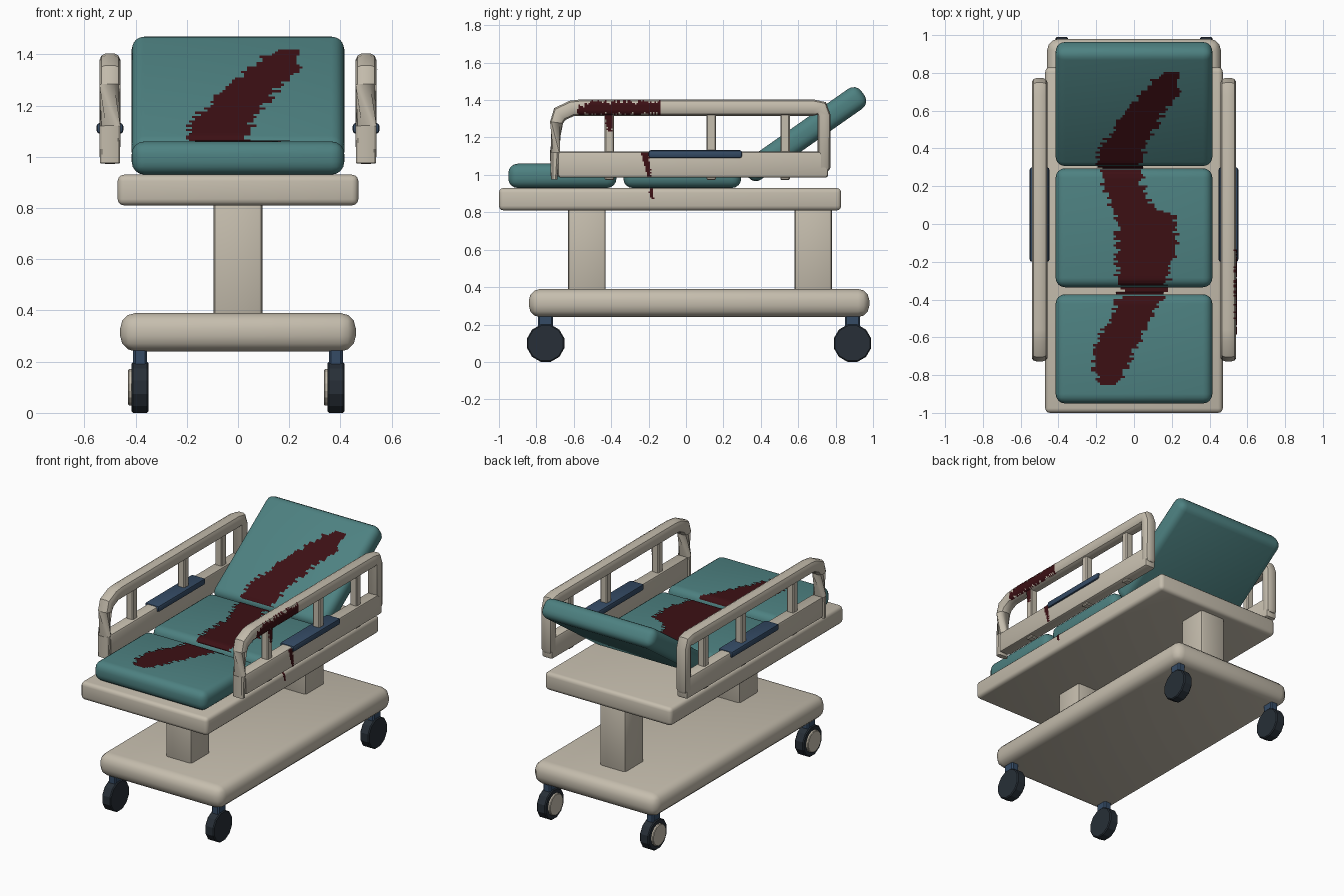
import bpy, bmesh, math, random
from mathutils import Vector, Matrix
from mathutils.bvhtree import BVHTree

if "Cube" in bpy.data.objects:
    bpy.data.objects.remove(bpy.data.objects["Cube"])

random.seed(4)


def mat(name, rgb):
    m = bpy.data.materials.new(name)
    m.diffuse_color = (*rgb, 1)
    m.use_nodes = True
    m.node_tree.nodes["Principled BSDF"].inputs["Base Color"].default_value = m.diffuse_color
    return m


CREAM = mat("cream_enamel", (0.56, 0.51, 0.42))
TEAL = mat("teal_vinyl", (0.075, 0.22, 0.22))
NAVY = mat("navy_plastic", (0.035, 0.07, 0.13))
TYRE = mat("dark_rubber", (0.02, 0.028, 0.038))
RED = mat("dark_red", (0.045, 0.005, 0.007))


def finish(name, bm, material, smooth=True):
    bmesh.ops.recalc_face_normals(bm, faces=bm.faces[:])
    me = bpy.data.meshes.new(name)
    bm.to_mesh(me)
    bm.free()
    me.materials.append(material)
    ob = bpy.data.objects.new(name, me)
    bpy.context.collection.objects.link(ob)
    if smooth:
        bpy.ops.object.select_all(action='DESELECT')
        ob.select_set(True)
        bpy.context.view_layer.objects.active = ob
        bpy.ops.object.shade_smooth_by_angle(angle=math.radians(32))
    return ob


def box(name, x, y, z, material, bevel=0.0, seg=3, tilt=0.0):
    """Rounded box from (min, max) ranges, tilted about its own x axis."""
    bm = bmesh.new()
    size = [r[1] - r[0] for r in (x, y, z)]
    mid = Vector([(r[0] + r[1]) / 2 for r in (x, y, z)])
    bmesh.ops.create_cube(bm, size=1, matrix=Matrix.Diagonal((*size, 1)))
    if bevel:
        bmesh.ops.bevel(bm, geom=bm.edges[:], offset=bevel, segments=seg,
                        profile=0.5, affect='EDGES')
    bm.transform(Matrix.Translation(mid) @ Matrix.Rotation(tilt, 4, 'X'))
    return finish(name, bm, material)


def disc(name, x, y, z, r, width, material, sides, bevel):
    """Cylinder with its axis along x."""
    bm = bmesh.new()
    bmesh.ops.create_cone(bm, cap_ends=True, segments=sides, radius1=r, radius2=r, depth=width)
    rims = [e for e in bm.edges if any(len(f.verts) > 4 for f in e.link_faces)]
    bmesh.ops.bevel(bm, geom=rims, offset=bevel, segments=1, affect='EDGES')
    bm.transform(Matrix.Translation((x, y, z)) @ Matrix.Rotation(math.pi / 2, 4, 'Y')
                 @ Matrix.Rotation(math.pi / sides, 4, 'Z'))
    return finish(name, bm, material, False)


def loft(name, x, path, material, sides=12):
    """Tube in the yz plane; each path row is y, z, half width, half depth, twist."""
    bm = bmesh.new()
    rings = []
    for i, (y, z, hx, hn, tw) in enumerate(path):
        a, b = path[max(i - 1, 0)], path[min(i + 1, len(path) - 1)]
        n = Vector((0, -(b[1] - a[1]), b[0] - a[0])).normalized()
        ring = []
        for k in range(sides):
            t = 2 * math.pi * (k + 0.5) / sides + math.radians(tw)
            c, s = math.cos(t), math.sin(t)
            c = math.copysign(abs(c) ** 0.7, c)
            s = math.copysign(abs(s) ** 0.7, s)
            ring.append(bm.verts.new(Vector((x + hx * c, y, z)) + n * hn * s))
        rings.append(ring)
    for r, q in zip(rings, rings[1:]):
        for k in range(sides):
            j = (k + 1) % sides
            bm.faces.new((r[k], r[j], q[j], q[k]))
    bm.faces.new(rings[0])
    bm.faces.new(rings[-1])
    return finish(name, bm, material)


# Base, lifting columns and deck
box("base", (-0.46, 0.46), (-0.84, 0.98), (0.24, 0.39), CREAM, 0.06, 3)
for nm, y in (("front", -0.53), ("rear", 0.68)):
    box(nm + "_column", (-0.095, 0.095), (y - 0.1, y + 0.1), (0.37, 0.83), CREAM, 0.015, 2)
deck = box("deck", (-0.47, 0.47), (-1.0, 0.83), (0.81, 0.93), CREAM, 0.025, 3)

# Castors
for nm, y in (("front", -0.75), ("rear", 0.89)):
    for sd, x in (("left", -0.382), ("right", 0.382)):
        p = f"{nm}_{sd}_"
        box(p + "castor_stem", (x - 0.027, x + 0.027), (y - 0.04, y + 0.04), (0.15, 0.26), NAVY, 0.008, 1)
        disc(p + "wheel", x, y, 0.1, 0.103, 0.066, TYRE, 12, 0.006)
        disc(p + "hub", x - 0.033, y, 0.1, 0.072, 0.028, CREAM, 16, 0.004)

# Mattress sections
cushions = [
    box("foot_cushion", (-0.415, 0.415), (-0.95, -0.372), (0.93, 1.06), TEAL, 0.05, 4),
    box("seat_cushion", (-0.415, 0.415), (-0.335, 0.295), (0.93, 1.06), TEAL, 0.05, 4),
    box("back_cushion", (-0.415, 0.415), (0.255, 1.015), (1.153, 1.283), TEAL, 0.05, 4, math.radians(35)),
]

# Side rails: hooped top rail, lower rail, uprights and grip pad
HOOP = [(0.74, 1.02, 0.030, 0.025, 0), (0.738, 1.04, 0.042, 0.035, 0),
        (0.738, 1.32, 0.042, 0.036, 0), (0.725, 1.355, 0.042, 0.042, 0),
        (0.68, 1.36, 0.042, 0.045, 0), (-0.56, 1.36, 0.042, 0.045, 0),
        (-0.61, 1.356, 0.042, 0.043, 0), (-0.675, 1.325, 0.042, 0.045, 0),
        (-0.692, 1.28, 0.042, 0.036, 0), (-0.70, 1.12, 0.042, 0.028, 90),
        (-0.705, 0.975, 0.040, 0.018, 90)]
rails = []
for sd, s in (("left", -1), ("right", 1)):
    x = 0.5 * s
    rails.append(loft(sd + "_top_rail", x, HOOP, CREAM))
    rails.append(box(sd + "_lower_rail", (x - 0.04, x + 0.04), (-0.685, 0.76), (0.985, 1.125), CREAM, 0.015, 2))
    for i, y in enumerate((-0.41, 0.135, 0.53)):
        rails.append(box(f"{sd}_upright_{i + 1}", (x - 0.025, x + 0.025), (y - 0.025, y + 0.025),
                         (0.972, 1.34), CREAM, 0.006, 1))
    box(sd + "_grip_pad", (x - 0.052, x + 0.052), (-0.2, 0.3), (1.09, 1.132), NAVY, 0.012, 2)


def surface(objs):
    vs, fs = [], []
    for o in objs:
        n = len(vs)
        vs += [v.co.copy() for v in o.data.vertices]
        fs += [[n + i for i in p.vertices] for p in o.data.polygons]
    return BVHTree.FromPolygons(vs, fs)


def lerp(table, t):
    for a, b in zip(table, table[1:]):
        if a[0] <= t <= b[0]:
            f = (t - a[0]) / (b[0] - a[0])
            return a[1] + f * (b[1] - a[1]), a[2] + f * (b[2] - a[2])


def stain(name, table, bvh, place, direction, floor, step=0.012, rag=0.02):
    """Ragged patch projected on a surface; table rows are t, low, high."""
    bm = bmesh.new()
    cache = {}

    def vert(i, j):
        if (i, j) not in cache:
            o = place(i * step, j * step)
            hit = bvh.ray_cast(o, direction)
            d = min(hit[3] if hit[0] else 9, floor) - 0.004
            cache[i, j] = (bm.verts.new(o + direction * d), d)
        return cache[i, j]

    for i in range(math.ceil(table[0][0] / step), math.floor(table[-1][0] / step)):
        lo, hi = lerp(table, i * step)
        lo += random.uniform(-rag, rag)
        hi += random.uniform(-rag, rag)
        for j in range(round(lo / step), max(round(hi / step), round(lo / step) + 1)):
            q = [vert(*c) for c in ((i, j), (i + 1, j), (i + 1, j + 1), (i, j + 1))]
            if max(d for _, d in q) < floor - 0.005:
                bm.faces.new([v for v, _ in q])
    loose = [v for v in bm.verts if not v.link_faces]
    bmesh.ops.delete(bm, geom=loose, context='VERTS')
    finish(name, bm, RED, False)


# Long stain across the mattress
down = Vector((0, 0, -1))
stain("mattress_stain", [
    (-0.86, -0.17, -0.08), (-0.8, -0.21, -0.05), (-0.66, -0.22, 0.01), (-0.5, -0.12, 0.10),
    (-0.37, -0.07, 0.16), (-0.24, -0.09, 0.20), (-0.08, -0.09, 0.23), (0.04, -0.10, 0.21),
    (0.08, -0.13, 0.1), (0.185, -0.16, 0.05), (0.29, -0.19, 0.04), (0.4, -0.19, 0.06),
    (0.48, -0.12, 0.1), (0.58, -0.05, 0.16), (0.69, 0.04, 0.23), (0.78, 0.13, 0.25), (0.81, 0.19, 0.24)],
    surface(cushions + [deck]), lambda t, u: Vector((u, t, 2)), down, 1.08)

# Stains on the outside of the right rail
side = surface(rails + [deck])
inward = Vector((-1, 0, 0))
stain("rail_stain", [(-0.59, 1.325, 1.36), (-0.52, 1.32, 1.385), (-0.3, 1.322, 1.39), (-0.13, 1.325, 1.39)],
      side, lambda t, u: Vector((1, t, u)), inward, 0.545, 0.008, 0.012)
stain("upright_drip", [(1.23, -0.415, -0.4), (1.27, -0.43, -0.39), (1.33, -0.432, -0.388)],
      side, lambda t, u: Vector((1, u, t)), inward, 0.545, 0.008, 0.004)
stain("lower_drip", [(0.87, -0.188, -0.175), (0.93, -0.2, -0.18), (1.04, -0.22, -0.19), (1.125, -0.245, -0.205)],
      side, lambda t, u: Vector((1, u, t)), inward, 0.56, 0.008, 0.004)
